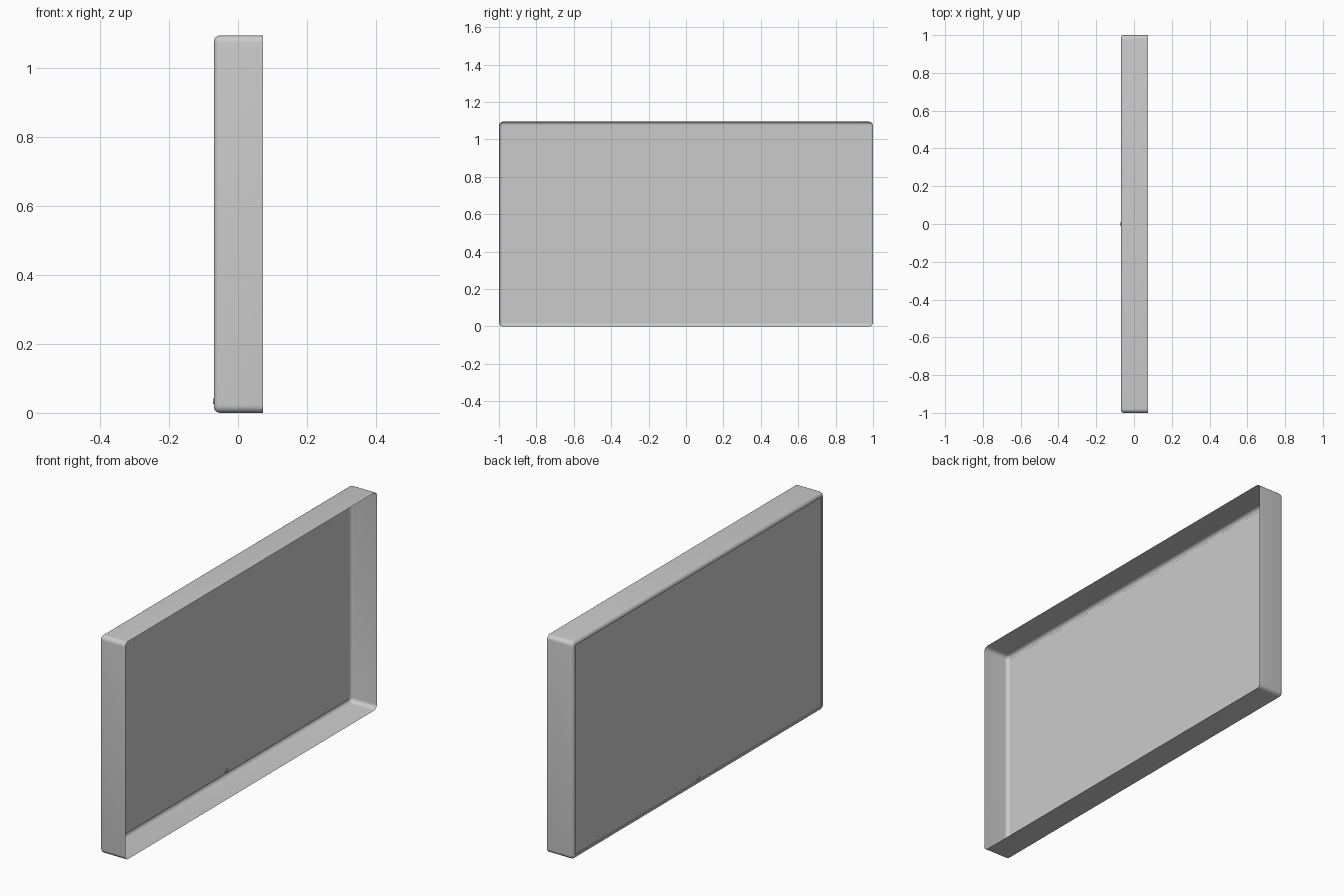
import bpy, bmesh, math
from mathutils import Matrix

if "Cube" in bpy.data.objects:
    bpy.data.objects.remove(bpy.data.objects["Cube"])

HEIGHT, BACK, FRONT = 1.095, 0.073, -0.070
FILLET, CORNER, STEPS = 0.018, 0.022, 6


def make_object(name, bm):
    mesh = bpy.data.meshes.new(name)
    bm.to_mesh(mesh)
    bm.free()
    obj = bpy.data.objects.new(name, mesh)
    bpy.context.collection.objects.link(obj)
    bpy.context.view_layer.objects.active = obj
    obj.select_set(True)
    bpy.ops.object.shade_smooth_by_angle(angle=math.radians(35))
    obj.select_set(False)
    return obj


def ring(bm, inset, x):
    """Rounded rectangle in the y-z plane, inset from the outer outline."""
    r = max(CORNER - inset, 0.001)
    verts = []
    for i, (sy, sz) in enumerate(((1, 1), (-1, 1), (-1, -1), (1, -1))):
        cy = sy * (1 - inset - r)
        cz = HEIGHT / 2 + sz * (HEIGHT / 2 - inset - r)
        for k in range(STEPS + 1):
            a = math.pi / 2 * (i + k / STEPS)
            verts.append(bm.verts.new((x, cy + r * math.cos(a), cz + r * math.sin(a))))
    return verts


# Open-backed casing with a rolled front edge and a small inner step
profile = [(0, BACK)]
for k in range(STEPS + 1):
    a = math.pi / 2 * k / STEPS
    profile.append((FILLET * (1 - math.cos(a)), FRONT + FILLET * (1 - math.sin(a))))
profile += [(0.021, FRONT), (0.021, FRONT + 0.004)]

bm = bmesh.new()
rings = [ring(bm, *p) for p in profile]
for a, b in zip(rings, rings[1:]):
    n = len(a)
    for i in range(n):
        j = (i + 1) % n
        bm.faces.new((a[i], a[j], b[j], b[i]))
bmesh.ops.recalc_face_normals(bm, faces=bm.faces)
make_object("casing", bm)

# Flat screen set in the front opening
bm = bmesh.new()
bm.faces.new(list(reversed(ring(bm, 0.021, FRONT + 0.004))))
make_object("screen", bm)

# Small round indicator light through the bottom of the screen
bm = bmesh.new()
bmesh.ops.create_cone(bm, cap_ends=True, segments=16, radius1=0.008, radius2=0.008,
                      depth=0.012,
                      matrix=Matrix.Translation((-0.067, 0, 0.034))
                      @ Matrix.Rotation(math.pi / 2, 4, 'Y'))
make_object("indicator_light", bm)
